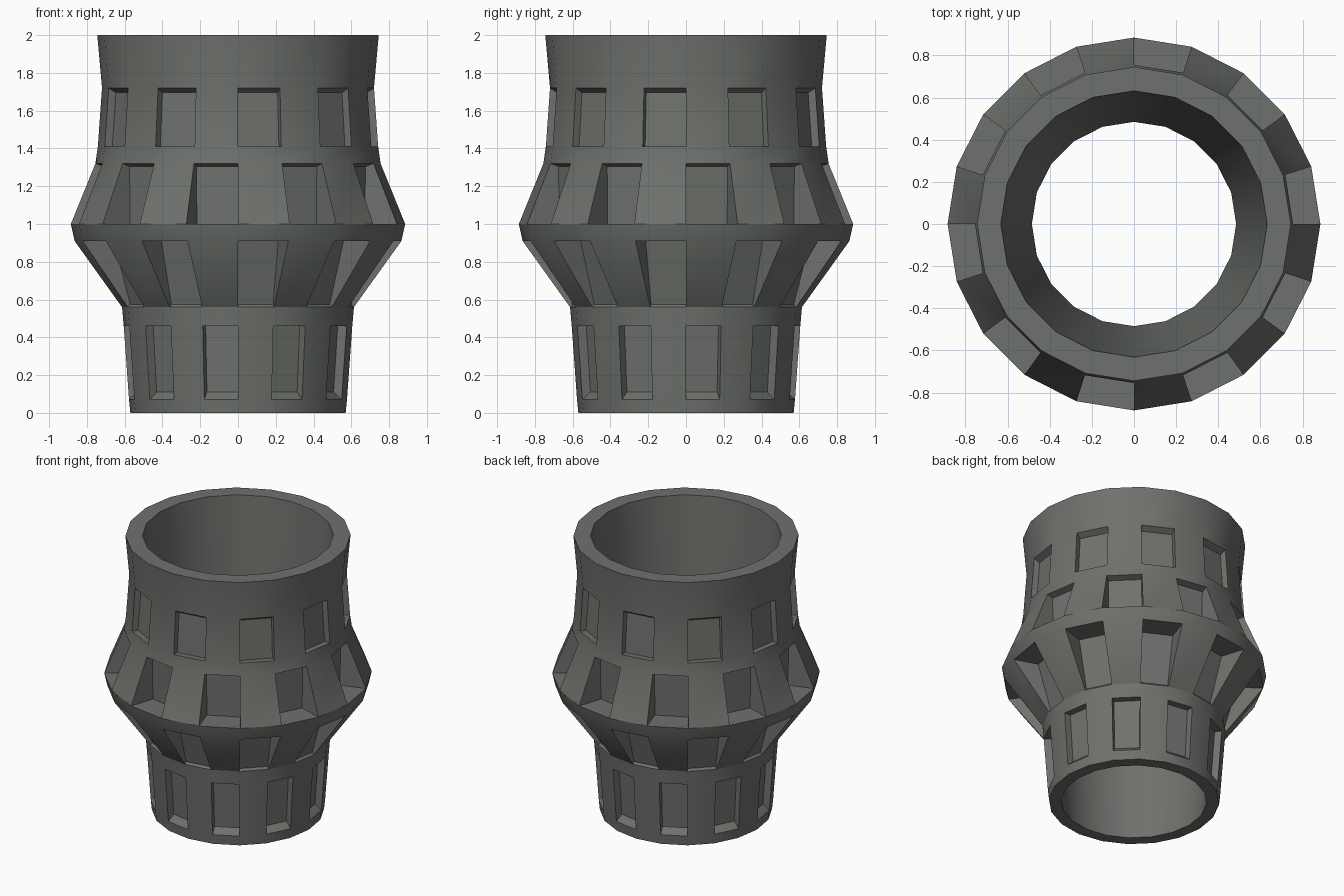
import bpy, bmesh, math

if "Cube" in bpy.data.objects:
    bpy.data.objects.remove(bpy.data.objects["Cube"])

SIDES = 20

# outer profile (radius, height)
PROFILE = [(0.57, 0.0), (0.577, 0.07), (0.605, 0.46), (0.614, 0.56),
           (0.865, 0.91), (0.885, 1.0), (0.755, 1.32), (0.742, 1.41),
           (0.72, 1.72), (0.745, 2.0)]

# recess rows: profile band -> (parity, floor bottom (r, z), floor top (r, z))
RECESS = {1: (1, (0.532, 0.11), (0.555, 0.46)),
          3: (0, (0.60, 0.575), (0.69, 0.91)),
          5: (1, (0.705, 1.0), (0.71, 1.305)),
          7: (0, (0.70, 1.41), (0.68, 1.695))}

bm = bmesh.new()


def point(r, z, s):
    a = -math.pi / 2 + 2 * math.pi * s / SIDES
    return bm.verts.new((r * math.cos(a), r * math.sin(a), z))


def ring(r, z):
    return [point(r, z, s) for s in range(SIDES)]


outer = [ring(r, z) for r, z in PROFILE]
inner = [ring(0.485, 0.0), ring(0.632, 2.0)]

# outer wall with staggered pockets
for b in range(len(PROFILE) - 1):
    for s in range(SIDES):
        n = (s + 1) % SIDES
        quad = [outer[b][s], outer[b][n], outer[b + 1][n], outer[b + 1][s]]
        if b in RECESS and s % 2 == RECESS[b][0]:
            _, lo, hi = RECESS[b]
            floor = [point(*lo, s), point(*lo, n), point(*hi, n), point(*hi, s)]
            bm.faces.new(floor)
            for i in range(4):
                j = (i + 1) % 4
                bm.faces.new([quad[i], quad[j], floor[j], floor[i]])
        else:
            bm.faces.new(quad)

# bore, bottom rim and top rim
for s in range(SIDES):
    n = (s + 1) % SIDES
    bm.faces.new([inner[0][n], inner[0][s], inner[1][s], inner[1][n]])
    bm.faces.new([outer[0][n], outer[0][s], inner[0][s], inner[0][n]])
    bm.faces.new([outer[-1][s], outer[-1][n], inner[1][n], inner[1][s]])

bmesh.ops.recalc_face_normals(bm, faces=bm.faces)
mesh = bpy.data.meshes.new("sleeve")
bm.to_mesh(mesh)
bm.free()

sleeve = bpy.data.objects.new("ribbed_sleeve", mesh)
bpy.context.collection.objects.link(sleeve)

# single dark grey metal colour
grey = bpy.data.materials.new("dark grey")
grey.diffuse_color = (0.155, 0.165, 0.15, 1)
grey.use_nodes = True
grey.node_tree.nodes["Principled BSDF"].inputs["Base Color"].default_value = grey.diffuse_color
mesh.materials.append(grey)

bpy.context.view_layer.objects.active = sleeve
sleeve.select_set(True)
bpy.ops.object.shade_smooth_by_angle(angle=math.radians(30))
